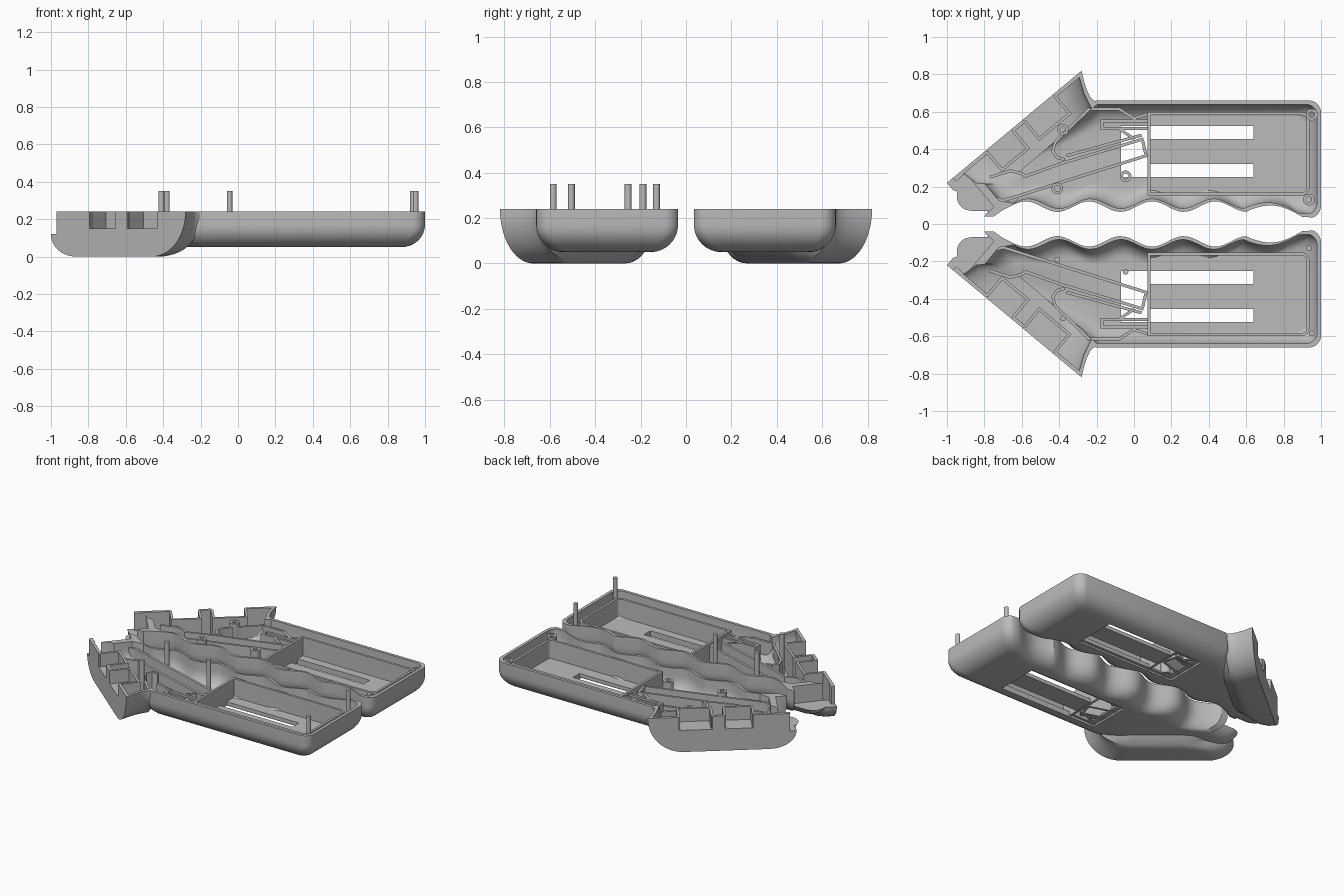
import bpy, bmesh, math
from mathutils import Matrix, Vector

cube = bpy.data.objects.get("Cube")
if cube:
    bpy.data.objects.remove(cube)

grey = bpy.data.materials.new("plain_grey")
grey.use_nodes = True
grey.diffuse_color = (0.5, 0.5, 0.5, 1)
grey.node_tree.nodes["Principled BSDF"].inputs["Base Color"].default_value = (0.5, 0.5, 0.5, 1)

RIM, FLOOR = 0.24, 0.06
made = []


def loft(name, rings):
    """Solid skinned through rings of equal length, capped at both ends."""
    bm = bmesh.new()
    vs = [[bm.verts.new(p) for p in ring] for ring in rings]
    n = len(vs[0])
    for a, b in zip(vs, vs[1:]):
        for i in range(n):
            j = (i + 1) % n
            bm.faces.new((a[i], a[j], b[j], b[i]))
    bm.faces.new(vs[0])
    bm.faces.new(vs[-1])
    bmesh.ops.recalc_face_normals(bm, faces=bm.faces)
    me = bpy.data.meshes.new(name)
    bm.to_mesh(me)
    bm.free()
    me.materials.append(grey)
    ob = bpy.data.objects.new(name, me)
    bpy.context.collection.objects.link(ob)
    made.append(ob)
    return ob


def prism(name, pts, z0, z1):
    return loft(name, [[(x, y, z) for x, y in pts] for z in (z0, z1)])


def rect(x0, x1, y0, y1):
    return [(x0, y0), (x1, y0), (x1, y1), (x0, y1)]


def rib(name, path, z1, w=0.016, closed=False):
    """Thin upright wall along a path, with mitred corners."""
    pts = [Vector(p) for p in path]
    n = len(pts)
    left, right = [], []
    for i, p in enumerate(pts):
        a = pts[i - 1] if (i or closed) else None
        b = pts[(i + 1) % n] if (i < n - 1 or closed) else None
        u = (p - a).normalized() if a else (b - p).normalized()
        v = (b - p).normalized() if b else u
        m = Vector((-u.y - v.y, u.x + v.x)).normalized()
        k = w / 2 / max(0.4, m.dot(Vector((-u.y, u.x))))
        left.append(p + m * k)
        right.append(p - m * k)
    if not closed:
        return prism(name, left + right[::-1], FLOOR, z1)
    # Closed walls are a ring shaped tube
    rings = [[(*q, z) for q in side] for side, z in
             ((left, FLOOR), (left, z1), (right, z1), (right, FLOOR))]
    ob = loft(name, rings)
    bm = bmesh.new()
    bm.from_mesh(ob.data)
    bmesh.ops.delete(bm, geom=[f for f in bm.faces if len(f.verts) > 4], context='FACES_ONLY')
    bm.verts.ensure_lookup_table()
    for i in range(n):
        j = (i + 1) % n
        bm.faces.new([bm.verts[k] for k in (i, j, 3 * n + j, 3 * n + i)])
    bmesh.ops.recalc_face_normals(bm, faces=bm.faces)
    bm.to_mesh(ob.data)
    bm.free()
    return ob


def arc(cx, cy, r, a0, a1, n=8):
    return [(cx + r * math.cos(math.radians(a0 + (a1 - a0) * i / n)),
             cy + r * math.sin(math.radians(a0 + (a1 - a0) * i / n))) for i in range(n + 1)]


def combine(base, tool, op, keep=False):
    """Apply one boolean and usually throw the tool away."""
    mod = base.modifiers.new("cut", 'BOOLEAN')
    mod.operation, mod.object, mod.solver = op, tool, 'EXACT'
    dg = bpy.context.evaluated_depsgraph_get()
    me = bpy.data.meshes.new_from_object(base.evaluated_get(dg))
    base.modifiers.clear()
    base.data = me
    if not keep:
        made.remove(tool)
        bpy.data.objects.remove(tool)


# Grip outline: square end, straight back and finger waves
def wave(x):
    if x > 0.6:
        return 0.068 - 0.03 * (x - 0.6) / 0.3 + 0.045 * math.sin(math.pi * (x - 0.6) / 0.3)
    return 0.093 - 0.028 * math.cos(2 * math.pi * (x + 0.41) / 0.338)


fingers = [(x, wave(x)) for x in (-0.66 + 1.56 * i / 78 for i in range(79))]
grip_end = fingers + arc(0.935, 0.095, 0.064, -70, 0) + arc(0.935, 0.595, 0.065, 0, 90) + [(-0.2, 0.66)]
nose = [(-0.25, 0.64), (-0.55, 0.42), (-0.85, 0.22), (-0.96, 0.21)]
nose += arc(-0.88, 0.14, 0.08, 180, 270) + [(-0.79, 0.06), (-0.8, 0.04), (-0.75, 0.04), (-0.7, 0.075)]
hollow_end = [(-0.25, 0.62), (-0.5, 0.44), (-0.82, 0.21), (-0.74, 0.11)]


def bowl(name, outline, inset, floor, top, r):
    """Upright sided bowl with a rounded lower edge."""
    levels = [(inset, top)]
    for i in range(9):
        a = math.pi / 2 * i / 8
        levels.append((inset + r * (1 - math.cos(a)), floor + r * (1 - math.sin(a))))
    return loft(name, [[(0.05 + (x - 0.05) * (1 - d / 0.9), 0.35 + (y - 0.35) * (1 - d / 0.31), z)
                        for x, y in outline] for d, z in levels])


# Angled head frame: t runs along the outer face, d runs inward
def frame(t, d):
    return (-1 + 0.768 * t + 0.64 * d, 0.22 + 0.64 * t - 0.768 * d)


def framed(t0, t1, d0, d1):
    return [frame(*p) for p in rect(t0, t1, d0, d1)]


def head_ring(d, t0, t1, z0, top):
    pts = [(t0, top), (t0, 0.12)]
    for i in range(1, 9):
        a = math.pi / 2 * i / 8
        pts.append((t0 + 0.17 * (1 - math.cos(a)), z0 + (0.12 - z0) * (1 - math.sin(a))))
    for i in range(13):
        a = math.pi / 2 * i / 12
        pts.append((t1 - 0.23 * (1 - math.sin(a)), z0 + (RIM - z0) * (1 - math.cos(a))))
    if top > RIM:
        pts.append((t1, top))
    return [(*frame(t, d), z) for t, z in pts]


HEAD = ((0, 0, 0.937, 0), (0.05, 0, 0.912, 0), (0.1, 0.03, 0.892, 0), (0.14, 0.09, 0.882, 0),
        (0.165, 0.14, 0.885, 0.004), (0.182, 0.155, 0.897, 0.012), (0.21, 0.16, 0.87, 0.03),
        (0.24, 0.165, 0.84, 0.055))


def outer(name, inset, floor, top):
    """Outer solid of body and head together."""
    body = bowl(name, grip_end + nose, inset, floor, top, 0.12)
    combine(body, loft("head", [head_ring(*s, top) for s in HEAD]), 'UNION')
    return body


# Main half shell
shell = outer("back_shell", 0, 0.05, RIM)
combine(shell, bowl("hollow", grip_end + hollow_end, 0.02, 0.075, 0.3, 0.11), 'DIFFERENCE')
combine(shell, loft("head_hollow", [head_ring(*s, 0.3) for s in (
    (0.02, 0.1, 0.905, 0.062), (0.1, 0.12, 0.87, 0.062), (0.2, 0.22, 0.845, 0.062))]), 'DIFFERENCE')

# Nose step, face notches and battery openings with their recess
POCKETS = ((0.27, 0.45), (0.53, 0.74))
OPENINGS = [rect(-0.07, 0.64, 0.455, 0.525), rect(-0.07, 0.64, 0.25, 0.32), rect(-0.07, 0.075, 0.29, 0.49)]
cuts = [(framed(-0.2, 0.04, -0.1, 0.1), 0.12, 0.4), (framed(-0.2, 0.11, 0.025, 0.26), 0.12, 0.4)]
cuts += [(framed(a, b, -0.05, 0.04), 0.15, 0.4) for a, b in POCKETS]
cuts += [(pts, -0.1, 0.12) for pts in OPENINGS] + [(rect(-0.11, 0.64, 0.23, 0.525), -0.1, 0.062)]
for pts, z0, z1 in cuts:
    combine(shell, prism("cutter", pts, z0, z1), 'DIFFERENCE')

# Pockets behind the face notches
for a, b in POCKETS:
    rib("pocket_wall", [frame(a, 0.01), frame(a, 0.135), frame(b, 0.135), frame(b, 0.01)], RIM)
    prism("pocket_floor", framed(a, b, 0.012, 0.135), FLOOR, 0.15)

# Battery tray, blade channel, hook wall and spring slot
tray_path = arc(0.9, 0.19, 0.03, -90, 0, 4) + arc(0.9, 0.56, 0.03, 0, 90, 4) + [(0.08, 0.59), (0.08, 0.16)]
rib("tray_wall", tray_path, 0.215, closed=True)
tray_floor = prism("tray_floor", tray_path, 0.065, 0.088)
for pts in OPENINGS[:2]:
    combine(tray_floor, prism("cutter", pts, -0.1, 0.12), 'DIFFERENCE')
rib("channel_lower_wall", [(-0.76, 0.14), (-0.7, 0.125), (0.065, 0.365), (0.045, 0.45)], 0.2)
rib("channel_upper_wall", [(-0.77, 0.25), (-0.66, 0.285), (-0.6, 0.27), (-0.58, 0.255),
                           (-0.4, 0.32), (0.05, 0.455)], 0.2)
rib("channel_strip", [(-0.36, 0.365), (0.04, 0.475)], 0.14)
rib("hook_wall", [(-0.37, 0.345), (-0.41, 0.355), (-0.435, 0.39), (-0.42, 0.44), (-0.24, 0.615),
                  (-0.08, 0.615), (0, 0.565), (0.08, 0.59)], 0.2)
rib("spring_slot", [(0.08, 0.51), (-0.17, 0.51), (-0.17, 0.55), (0.08, 0.55)], 0.2)
rib("spring_brace", [(-0.08, 0.51), (0.0, 0.455)], 0.2)

# Sockets for the back half, pins for the front half
for x, y in ((-0.38, 0.505), (-0.41, 0.19), (-0.045, 0.255), (0.95, 0.585), (0.935, 0.13)):
    rib("pin_socket", arc(x, y, 0.023, 0, 345, 23), 0.225, closed=True)
    prism("pin", arc(x, y, 0.015, 0, 345, 23), FLOOR + 0.005, 0.35)

# Trim the inner parts to the curved shell
fittings = [ob for ob in made if ob != shell]
envelope = outer("envelope", 0.006, 0.056, 0.5)
for ob in fittings:
    combine(ob, envelope, 'INTERSECT', keep=True)
made.remove(envelope)
bpy.data.objects.remove(envelope)

# Mirrored front half, which takes the pins and leaves the sockets
for ob in list(made):
    if ob.name.startswith("pin_socket"):
        continue
    me = ob.data.copy()
    me.transform(Matrix.Scale(-1, 4, (0, 1, 0)))
    me.flip_normals()
    if ob.name.startswith("pin"):
        ob.data = me
        continue
    twin = bpy.data.objects.new("front_" + ob.name.replace("back_", ""), me)
    bpy.context.collection.objects.link(twin)
    made.append(twin)

# Smooth rounded areas, keep edges crisp
bpy.ops.object.select_all(action='DESELECT')
for ob in made:
    ob.select_set(True)
bpy.context.view_layer.objects.active = shell
bpy.ops.object.shade_smooth_by_angle(angle=math.radians(30))
